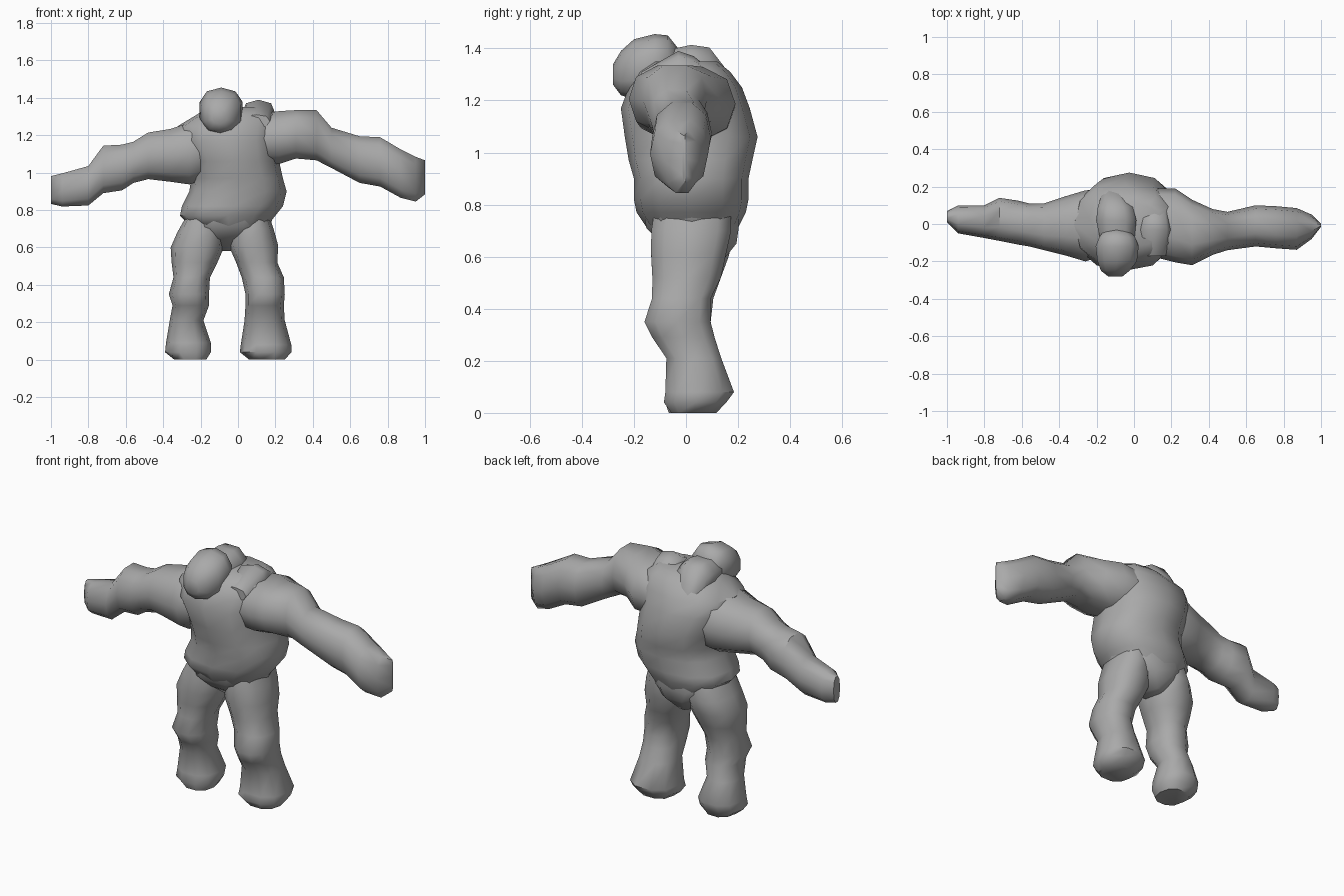
import bpy, bmesh, math

clay = bpy.data.materials.new("grey_clay")
clay.diffuse_color = (0.40, 0.40, 0.40, 1)


def loft(name, axis, rows, sides=10, power=0.85, turn=0.0):
    """Skin rounded sections; row = position, then min/max of the two other axes."""
    bm = bmesh.new()
    rings = []
    for p, a0, a1, b0, b1 in rows:
        ring = []
        for i in range(sides):
            t = 2 * math.pi * (i + turn) / sides
            c, s = math.cos(t), math.sin(t)
            a = (a0 + a1) / 2 + (a1 - a0) / 2 * math.copysign(abs(c) ** power, c)
            b = (b0 + b1) / 2 + (b1 - b0) / 2 * math.copysign(abs(s) ** power, s)
            co = {"x": (p, a, b), "y": (a, p, b), "z": (a, b, p)}[axis]
            ring.append(bm.verts.new(co))
        rings.append(ring)
    for r, q in zip(rings, rings[1:]):
        for i in range(sides):
            j = (i + 1) % sides
            bm.faces.new((r[i], r[j], q[j], q[i]))
    bm.faces.new(rings[0][::-1])
    bm.faces.new(rings[-1])
    bmesh.ops.recalc_face_normals(bm, faces=bm.faces)
    mesh = bpy.data.meshes.new(name)
    bm.to_mesh(mesh)
    bm.free()
    mesh.materials.append(clay)
    ob = bpy.data.objects.new(name, mesh)
    bpy.context.collection.objects.link(ob)
    bpy.ops.object.select_all(action='DESELECT')
    ob.select_set(True)
    bpy.context.view_layer.objects.active = ob
    bpy.ops.object.shade_smooth_by_angle(angle=math.radians(50))
    return ob


# Barrel torso: z, x range, y range
loft("torso", "z", [
    (0.71, -0.25, 0.15, -0.15, 0.20),
    (0.77, -0.31, 0.20, -0.19, 0.23),
    (0.82, -0.30, 0.24, -0.20, 0.24),
    (0.90, -0.26, 0.26, -0.20, 0.24),
    (0.97, -0.25, 0.24, -0.22, 0.255),
    (1.06, -0.27, 0.22, -0.235, 0.275),
    (1.17, -0.32, 0.22, -0.25, 0.245),
    (1.25, -0.32, 0.23, -0.22, 0.215),
    (1.31, -0.22, 0.21, -0.18, 0.17),
    (1.35, -0.16, 0.15, -0.12, 0.12),
], sides=12)

# Pelvis wedge between the legs
loft("pelvis", "z", [
    (0.58, -0.11, -0.03, 0.00, 0.14),
    (0.65, -0.20, 0.09, -0.10, 0.20),
    (0.71, -0.28, 0.17, -0.16, 0.21),
    (0.77, -0.27, 0.19, -0.17, 0.21),
])

# Head hanging forward, off centre: y, x range, z range
loft("head", "y", [
    (-0.28, -0.14, -0.06, 1.26, 1.34),
    (-0.25, -0.18, -0.02, 1.22, 1.39),
    (-0.20, -0.20, 0.02, 1.205, 1.435),
    (-0.12, -0.21, 0.03, 1.21, 1.455),
    (-0.07, -0.19, 0.01, 1.24, 1.45),
    (-0.03, -0.16, -0.03, 1.26, 1.40),
], sides=10, turn=0.5)

# Neck hump behind the head
loft("neck_hump", "y", [
    (-0.07, -0.19, 0.01, 1.22, 1.40),
    (0.02, -0.21, 0.02, 1.22, 1.42),
    (0.09, -0.20, 0.00, 1.20, 1.41),
    (0.15, -0.18, -0.04, 1.18, 1.33),
    (0.20, -0.15, -0.08, 1.14, 1.24),
], sides=8, turn=0.5)

# Collar ridge beside the head
loft("collar", "y", [
    (-0.17, 0.03, 0.17, 1.24, 1.31),
    (-0.03, 0.02, 0.20, 1.24, 1.39),
    (0.03, 0.03, 0.19, 1.24, 1.37),
    (0.13, 0.05, 0.18, 1.22, 1.29),
], sides=8)

# Arms: x, y range, z range
loft("left_arm", "x", [
    (0.12, -0.18, 0.19, 1.04, 1.32),
    (0.22, -0.205, 0.19, 1.04, 1.335),
    (0.31, -0.22, 0.13, 1.07, 1.34),
    (0.42, -0.165, 0.08, 1.06, 1.34),
    (0.50, -0.14, 0.065, 1.02, 1.245),
    (0.65, -0.12, 0.10, 0.94, 1.20),
    (0.76, -0.13, 0.095, 0.92, 1.195),
    (0.87, -0.138, 0.085, 0.86, 1.13),
    (0.95, -0.08, 0.05, 0.84, 1.09),
    (1.00, -0.015, 0.00, 0.88, 1.07),
])
loft("right_arm", "x", [
    (-0.20, -0.18, 0.18, 0.95, 1.27),
    (-0.26, -0.20, 0.18, 0.93, 1.275),
    (-0.36, -0.17, 0.15, 0.945, 1.24),
    (-0.48, -0.14, 0.11, 0.96, 1.22),
    (-0.56, -0.12, 0.11, 0.94, 1.17),
    (-0.62, -0.11, 0.125, 0.90, 1.155),
    (-0.72, -0.09, 0.14, 0.885, 1.15),
    (-0.80, -0.075, 0.10, 0.82, 1.04),
    (-0.94, -0.05, 0.10, 0.815, 1.00),
    (-1.00, 0.01, 0.07, 0.83, 0.985),
])

# Legs: z, x range, y range
loft("left_leg", "z", [
    (0.00, 0.06, 0.25, -0.06, 0.12),
    (0.04, 0.01, 0.285, -0.09, 0.16),
    (0.08, 0.015, 0.285, -0.085, 0.19),
    (0.21, 0.035, 0.25, -0.08, 0.14),
    (0.29, 0.04, 0.245, -0.135, 0.115),
    (0.35, 0.04, 0.25, -0.165, 0.10),
    (0.44, 0.02, 0.245, -0.135, 0.10),
    (0.52, -0.01, 0.21, -0.135, 0.14),
    (0.61, -0.05, 0.215, -0.14, 0.16),
    (0.70, -0.04, 0.19, -0.14, 0.18),
    (0.76, -0.02, 0.17, -0.13, 0.18),
])
loft("right_leg", "z", [
    (0.00, -0.34, -0.17, -0.07, 0.12),
    (0.04, -0.39, -0.145, -0.085, 0.15),
    (0.09, -0.385, -0.145, -0.08, 0.17),
    (0.21, -0.365, -0.185, -0.07, 0.13),
    (0.29, -0.35, -0.155, -0.12, 0.11),
    (0.35, -0.37, -0.155, -0.15, 0.10),
    (0.44, -0.345, -0.15, -0.13, 0.11),
    (0.52, -0.355, -0.11, -0.135, 0.14),
    (0.60, -0.36, -0.075, -0.14, 0.17),
    (0.68, -0.325, -0.07, -0.14, 0.19),
    (0.76, -0.28, -0.09, -0.13, 0.18),
])
